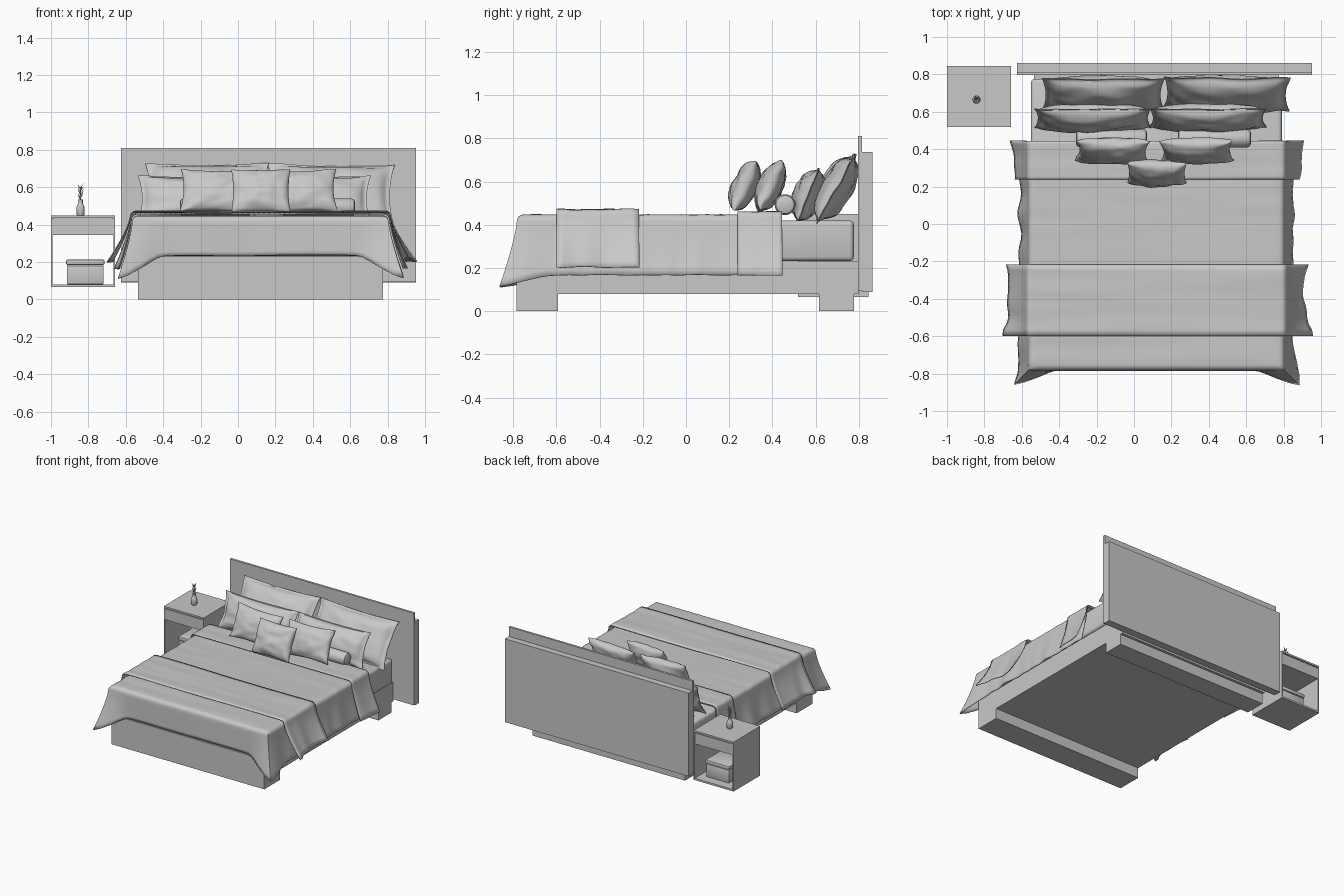
import bpy, bmesh, math, random
from mathutils import Vector, noise

if "Cube" in bpy.data.objects:
    bpy.data.objects.remove(bpy.data.objects["Cube"])

random.seed(4)
CX = 0.12                                   # centre line of the bed
GREY = bpy.data.materials.new("plain grey")
GREY.diffuse_color = (0.58, 0.58, 0.58, 1)
GREY.use_nodes = True
GREY.node_tree.nodes["Principled BSDF"].inputs["Base Color"].default_value = GREY.diffuse_color


def finish(name, bm, smooth=None):
    bmesh.ops.recalc_face_normals(bm, faces=bm.faces)
    me = bpy.data.meshes.new(name)
    bm.to_mesh(me)
    bm.free()
    me.materials.append(GREY)
    ob = bpy.data.objects.new(name, me)
    bpy.context.collection.objects.link(ob)
    if smooth:
        bpy.ops.object.select_all(action='DESELECT')
        ob.select_set(True)
        bpy.context.view_layer.objects.active = ob
        bpy.ops.object.shade_smooth_by_angle(angle=math.radians(smooth))
    return ob


def box(name, x0, x1, y0, y1, z0, z1, bevel=0, segs=3):
    bm = bmesh.new()
    bmesh.ops.create_cube(bm, size=1)
    for v in bm.verts:
        v.co = Vector(((x0 + x1) / 2 + v.co.x * (x1 - x0),
                       (y0 + y1) / 2 + v.co.y * (y1 - y0),
                       (z0 + z1) / 2 + v.co.z * (z1 - z0)))
    if bevel:
        bmesh.ops.bevel(bm, geom=bm.edges[:], offset=bevel, segments=segs,
                        profile=0.5, affect='EDGES')
    return finish(name, bm, 40 if bevel else None)


def lathe(name, profile, loc, axis='Z', n=20):
    """Revolve (radius, height) pairs around an axis."""
    bm = bmesh.new()
    rings = []
    for r, h in profile:
        ring = []
        for i in range(n):
            a = 2 * math.pi * i / n
            p = (r * math.cos(a), r * math.sin(a), h)
            if axis == 'X':
                p = (h, p[0], p[1])
            ring.append(bm.verts.new(Vector(p) + Vector(loc)))
        rings.append(ring)
    for a, b in zip(rings, rings[1:]):
        for i in range(n):
            bm.faces.new((a[i], a[(i + 1) % n], b[(i + 1) % n], b[i]))
    bm.faces.new(rings[0])
    bm.faces.new(rings[-1])
    return finish(name, bm, 40)


def drape(name, half, y0, y1, top, hem, flare, front=False, r=0.03,
          wrinkle=0.004, thick=0.006, seed=0):
    """Cloth over the bed: a wrinkled top sheet with hanging skirts."""
    bm = bmesh.new()
    nx, ny = 48, max(12, int((y1 - y0) / 0.03))
    grid = []
    for j in range(ny + 1):
        y = y1 + (y0 - y1) * j / ny
        row = []
        for i in range(nx + 1):
            x = -half + 2 * half * i / nx
            w = noise.noise(Vector((x * 1.5, y * 16, seed)))
            row.append(bm.verts.new((CX + x, y, top + wrinkle * w)))
        grid.append(row)
    for j in range(ny):
        for i in range(nx):
            bm.faces.new((grid[j][i], grid[j][i + 1], grid[j + 1][i + 1], grid[j + 1][i]))
    left = [row[0] for row in grid]
    right = [row[-1] for row in grid]
    paths = [left + grid[-1][1:-1] + right[::-1]] if front else [left, right]
    for path in paths:
        prev = None
        for v in path:
            x, y, z = v.co.x - CX, v.co.y, v.co.z
            sx = 1 if x > 0 else -1
            side = abs(abs(x) - half) < 1e-5
            at_front = front and abs(y - y0) < 1e-5
            d = math.hypot(abs(x) - half, y - y0)
            c = math.exp(-(d / 0.07) ** 2) if front else 0
            nrm = Vector((sx * (1 if side else c), -(1 if at_front else c), 0))
            low = hem(at_front and not side, c)
            fl = flare(at_front and not side, c, y)
            rip = noise.noise(Vector((x * 3, y * 9, seed + 5)))
            amp = 0.005 if at_front else 0.024
            col = [v]
            for k in range(1, 5):            # rounded shoulder
                a = k * math.pi / 8
                col.append(bm.verts.new(v.co + nrm * r * math.sin(a)
                                        + Vector((0, 0, -r * (1 - math.cos(a))))))
            for k in range(1, 9):            # hanging part
                f = k / 8
                p = v.co + nrm * (r + fl * f ** 1.3 + amp * rip * f)
                p.z = (z - r) * (1 - f) + (low + 0.006 * rip) * f
                col.append(bm.verts.new(p))
            if prev:
                for k in range(len(col) - 1):
                    bm.faces.new((prev[k], prev[k + 1], col[k + 1], col[k]))
            prev = col
    ob = finish(name, bm, 60)
    if thick:
        m = ob.modifiers.new("thickness", 'SOLIDIFY')
        m.thickness = thick
        m.offset = -1
    return ob


def pillow(name, x, y, z, w, h, t, lean, pinch=0.1, flange=0.0, roll=0, seed=0):
    """Stuffed cushion with pulled-out corners; flange leaves a flat border."""
    bm = bmesh.new()
    n = 28
    th, ro = -math.radians(lean), math.radians(roll)
    sheets = []
    for s in (-1, 1):
        rows = []
        for j in range(n + 1):
            row = []
            for i in range(n + 1):
                u = math.sin((i / n - .5) * math.pi)
                v = math.sin((j / n - .5) * math.pi)
                uu, vv = min(1, abs(u) / (1 - flange)), min(1, abs(v) / (1 - flange))
                px = w / 2 * u * (1 - pinch * (1 - v * v) * abs(u))
                pz = h / 2 * v * (1 - pinch * (1 - u * u) * abs(v))
                b = ((1 - uu ** 2) * (1 - vv ** 2)) ** 0.45
                wr = 1 + 0.22 * noise.noise(Vector((u * 2.5, v * 2.5, seed + s)))
                py = s * (t / 2 * b * wr + 0.002)
                py += 0.018 * noise.noise(Vector((u * 2, v * 2, seed + 9))) * (u * u + v * v) / 2
                px, pz = px * math.cos(ro) - pz * math.sin(ro), px * math.sin(ro) + pz * math.cos(ro)
                row.append(bm.verts.new((x + px, y + py * math.cos(th) - pz * math.sin(th),
                                         z + py * math.sin(th) + pz * math.cos(th))))
            rows.append(row)
        sheets.append(rows)
        for j in range(n):
            for i in range(n):
                bm.faces.new((rows[j][i], rows[j][i + 1], rows[j + 1][i + 1], rows[j + 1][i]))
    rims = [g[0][:-1] + [q[-1] for q in g[:-1]] + g[-1][:0:-1] + [q[0] for q in g[:0:-1]]
            for g in sheets]
    for i in range(len(rims[0])):
        k = (i + 1) % len(rims[0])
        bm.faces.new((rims[0][i], rims[0][k], rims[1][k], rims[1][i]))
    return finish(name, bm, 60)


# Bed frame, headboard and mattress
box("bed_frame", -0.535, 0.775, -0.785, 0.797, 0.08, 0.23)
box("front_plinth", -0.535, 0.775, -0.785, -0.592, 0, 0.08)
box("rear_plinth", -0.535, 0.775, 0.615, 0.776, 0, 0.08)
box("headboard_front_panel", -0.626, 0.952, 0.796, 0.813, 0.095, 0.81)
box("headboard_back_panel", -0.626, 0.952, 0.813, 0.862, 0.09, 0.736)
box("mattress", -0.55, 0.79, -0.755, 0.776, 0.232, 0.42, 0.02)

# Bed covers
drape("duvet", 0.655, -0.752, 0.435, 0.447,
      lambda fr, c: (0.235 if fr else 0.168) * (1 - c) + 0.115 * c,
      lambda fr, c, y: (0.0 if fr else 0.048) * (1 - c) + 0.08 * c,
      front=True, seed=1)
drape("duvet_fold", 0.663, 0.238, 0.445, 0.461, lambda fr, c: 0.166,
      lambda fr, c, y: 0.07 + 0.02 * max(0, (y - 0.24) / 0.2), seed=2.3)
drape("throw_blanket", 0.668, -0.598, -0.217, 0.472, lambda fr, c: 0.205,
      lambda fr, c, y: 0.092 + 0.05 * math.exp(-((y + 0.585) / 0.06) ** 2)
      + 0.02 * math.exp(-((y + 0.21) / 0.06) ** 2), wrinkle=0.007, seed=4.7)

# Pillows: back row, second row, scatter cushions
pillow("back_pillow_left", -0.165, 0.69, 0.572, 0.66, 0.36, 0.14, 30, 0.07, 0.09, 0, 1)
pillow("back_pillow_right", 0.495, 0.695, 0.567, 0.68, 0.36, 0.14, 30, 0.07, 0.09, -1, 2)
pillow("second_pillow_left", -0.22, 0.566, 0.537, 0.63, 0.27, 0.13, 22, 0.07, 0.07, 0, 3)
pillow("second_pillow_right", 0.395, 0.566, 0.537, 0.63, 0.27, 0.13, 22, 0.07, 0.07, 0, 4)
pillow("cushion_left", -0.115, 0.39, 0.578, 0.39, 0.25, 0.11, 24, 0.1, 0, -2, 5)
pillow("cushion_right", 0.335, 0.39, 0.578, 0.39, 0.25, 0.11, 24, 0.1, 0, 2, 6)
pillow("cushion_front", 0.122, 0.272, 0.58, 0.315, 0.25, 0.11, 24, 0.06, 0, 0, 7)

# Bolsters
for name, a, b in (("bolster_left", -0.31, 0.07), ("bolster_right", 0.235, 0.625)):
    lathe(name, [(0.03, a), (0.042, a + 0.006), (0.048, a + 0.02),
                 (0.048, b - 0.02), (0.042, b - 0.006), (0.03, b)], (0, 0.458, 0.493), 'X', 28)

# Nightstand, open at the front and back
X0, X1, Y0, Y1 = -1.0, -0.657, 0.518, 0.845
box("nightstand_top", X0, X1, Y0, Y1, 0.436, 0.449)
box("nightstand_drawer", X0 + 0.004, X1 - 0.004, Y0 + 0.004, Y1 - 0.004, 0.345, 0.43)
box("nightstand_drawer_spacer", X0 + 0.01, X1 - 0.01, Y0 + 0.012, Y1 - 0.012, 0.428, 0.438)
box("nightstand_bottom", X0, X1, Y0, Y1, 0.066, 0.08)
for side, x in (("left", X0), ("right", X1 - 0.009)):
    box("nightstand_side_" + side, x, x + 0.009, Y0, Y1, 0.08, 0.437)

# Storage box on the lower shelf
box("storage_box", -0.915, -0.718, 0.58, 0.78, 0.081, 0.182, 0.006, 2)
box("storage_box_lid", -0.919, -0.714, 0.576, 0.784, 0.184, 0.214, 0.008, 2)
for x in (-0.87, -0.76):
    box("storage_box_stud", x - 0.008, x + 0.008, 0.573, 0.582, 0.125, 0.135)

# Vase with a small plant
VX, VY = -0.842, 0.665
lathe("vase", [(0.018, 0.449), (0.022, 0.455), (0.022, 0.49), (0.019, 0.502),
               (0.012, 0.512), (0.012, 0.53), (0.014, 0.534)], (VX, VY, 0))
bm = bmesh.new()
for i in range(14):
    a, z = i * 2.4, 0.525 + 0.005 * i
    out = 0.02 + random.uniform(-0.004, 0.004)
    base = Vector((VX, VY, z))
    tip = base + Vector((out * math.cos(a), out * math.sin(a), 0.032))
    mid = base.lerp(tip, 0.55)
    wide = Vector((-math.sin(a), math.cos(a), 0)) * 0.006
    bm.faces.new([bm.verts.new(p) for p in (base, mid + wide, tip, mid - wide)])
finish("plant_leaves", bm)
lathe("plant_stem", [(0.004, 0.52), (0.003, 0.6)], (VX, VY, 0), 'Z', 8)
